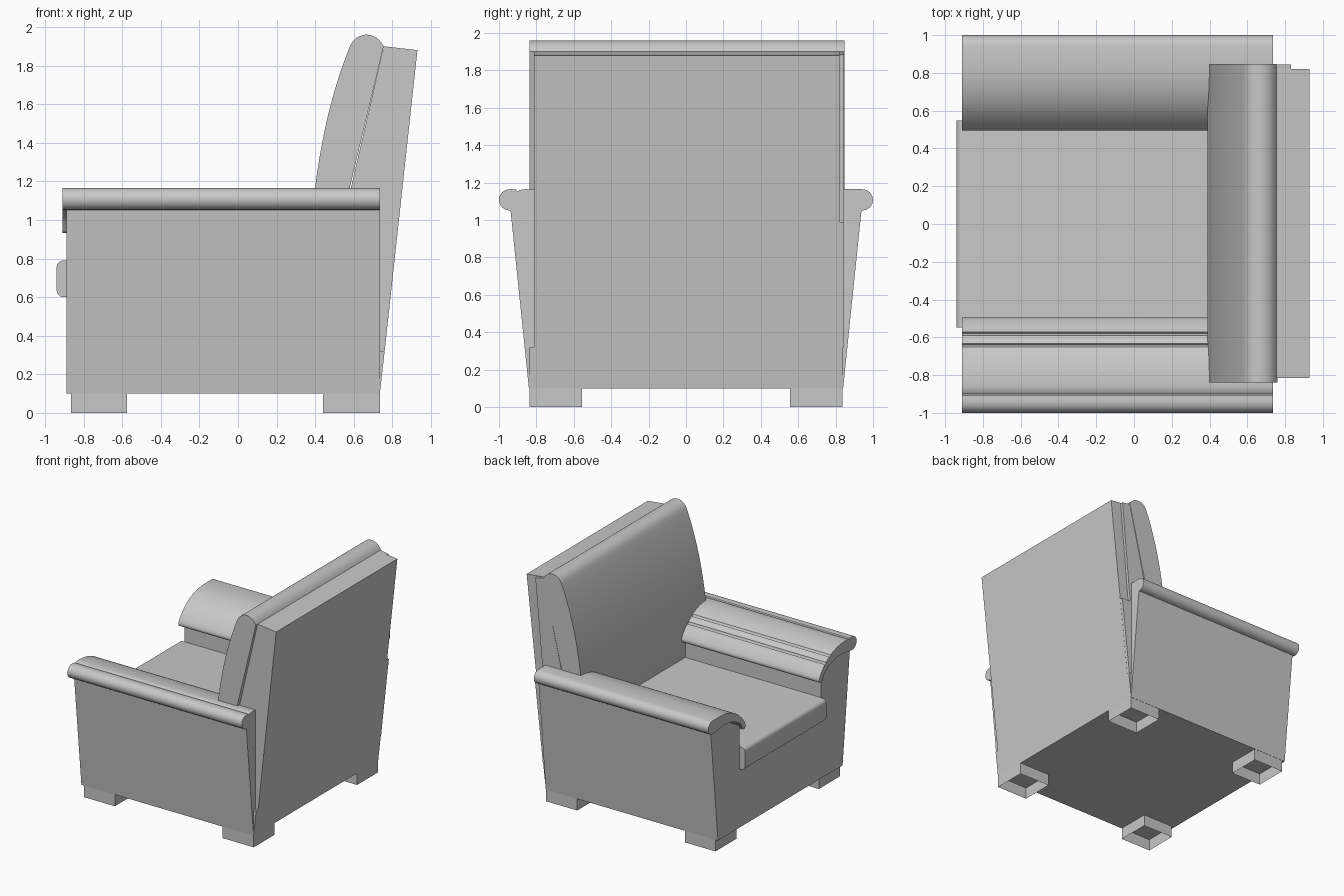
import bpy, bmesh, math

cube = bpy.data.objects.get("Cube")
if cube:
    bpy.data.objects.remove(cube, do_unlink=True)

mat = bpy.data.materials.new("grey_upholstery")
mat.use_nodes = True
mat.diffuse_color = (0.58, 0.58, 0.58, 1)
mat.node_tree.nodes["Principled BSDF"].inputs["Base Color"].default_value = mat.diffuse_color


def finish(name, bm, smooth=False):
    bmesh.ops.recalc_face_normals(bm, faces=bm.faces)
    mesh = bpy.data.meshes.new(name)
    bm.to_mesh(mesh)
    bm.free()
    mesh.materials.append(mat)
    ob = bpy.data.objects.new(name, mesh)
    bpy.context.collection.objects.link(ob)
    if smooth:
        bpy.ops.object.select_all(action='DESELECT')
        ob.select_set(True)
        bpy.context.view_layer.objects.active = ob
        bpy.ops.object.shade_smooth_by_angle(angle=math.radians(40))
    return ob


def prism(name, profile, lo, hi, axis, smooth=False):
    """Extrude a closed profile along x (profile is y,z) or y (profile is x,z)."""
    bm = bmesh.new()

    def ring(t):
        return [bm.verts.new((t, p, z) if axis == 'x' else (p, t, z)) for p, z in profile]
    a, b = ring(lo), ring(hi)
    bm.faces.new(a)
    bm.faces.new(b[::-1])
    for i in range(len(a)):
        j = (i + 1) % len(a)
        bm.faces.new((a[i], b[i], b[j], a[j]))
    return finish(name, bm, smooth)


def arc(cx, cz, r, start, end, steps=8):
    angles = [math.radians(start + (end - start) * i / steps) for i in range(steps + 1)]
    return [(cx + r * math.cos(t), cz + r * math.sin(t)) for t in angles]


def curve(p, q, r, steps=10):
    """Quadratic curve from p to r, steered by q."""
    ts = [i / steps for i in range(steps + 1)]
    return [tuple((1 - t) ** 2 * a + 2 * t * (1 - t) * b + t * t * c
                  for a, b, c in zip(p, q, r)) for t in ts]


# Main frame: flared sides with a well for the seat
half = [(0.84, 0.1), (0.94, 1.07), (0.72, 1.07), (0.55, 0.97), (0.55, 0.6)]
prism("frame", half + [(-y, z) for y, z in half[::-1]], -0.89, 0.735, 'x')

# Rolled arm pads, the right one with stitched seams
bulb = arc(0.943, 1.108, 0.057, -90, 90)
slope = curve((0.86, 1.165), (0.62, 1.165), (0.505, 0.985), 16)
lip = arc(0.52, 0.958, 0.025, 150, 330, 6)
under = curve((0.56, 0.99), (0.65, 1.07), (0.8, 1.07), 5)


def seamed(points, seams):
    result = []
    for a, b in zip(points, points[1:]):
        result.append(a)
        for s in seams:
            if b[0] < s <= a[0]:
                t = (a[0] - s) / (a[0] - b[0])
                z = a[1] + (b[1] - a[1]) * t
                result += [(s + 0.008, z - 0.002), (s, z - 0.012), (s - 0.008, z - 0.004)]
    return result + [points[-1]]


prism("left_arm_pad", bulb + slope + lip + under, -0.91, 0.735, 'x', True)
right = bulb + seamed([(0.93, 1.165)] + slope, (0.9, 0.64, 0.58)) + lip + under
prism("right_arm_pad", [(-y, z) for y, z in right], -0.91, 0.735, 'x', True)

# Seat cushion with softened front edges
seat = [(0.5, 0.6)] + arc(-0.905, 0.635, 0.035, 270, 180, 5)
seat += arc(-0.905, 0.755, 0.035, 180, 90, 5) + [(0.5, 0.79)]
prism("seat_cushion", seat, -0.548, 0.548, 'y', True)

# Back cushion with a bowed front and rounded top
back = [(0.39, 0.75), (0.39, 1.1)] + curve((0.4, 1.17), (0.45, 1.57), (0.572, 1.88))
back += curve((0.585, 1.91), (0.61, 1.955), (0.66, 1.96), 6)
back += curve((0.67, 1.96), (0.725, 1.957), (0.755, 1.9), 6)
back += [(0.58, 1.17), (0.5, 0.75)]
prism("back_cushion", back, -0.838, 0.848, 'y', True)

# Raked backrest panel, its side strip and the rail below
prism("backrest", [(0.45, 0.32), (0.76, 0.32), (0.93, 1.88), (0.755, 1.9), (0.57, 1.1)],
      -0.814, 0.82, 'y')
prism("backrest_side_strip",
      [(0.55, 0.32), (0.759, 0.32), (0.832, 0.99), (0.75, 0.99),
       (0.83, 1.885), (0.755, 1.898), (0.57, 1.1)], 0.815, 0.845, 'y')
prism("rear_rail", [(0.6, 0.1), (0.735, 0.1), (0.76, 0.32), (0.6, 0.32)], -0.84, 0.84, 'y')

# Hollow block feet, open underneath
for end, x0, x1 in (("front", -0.865, -0.575), ("rear", 0.44, 0.735)):
    for side, s in (("left", 1), ("right", -1)):
        bm = bmesh.new()
        corners = [(x0, 0.555 * s), (x1, 0.555 * s), (x1, 0.838 * s), (x0, 0.838 * s)]
        low = [bm.verts.new((x, y, 0)) for x, y in corners]
        top = [bm.verts.new((x, y, 0.1)) for x, y in corners]
        for i in range(4):
            j = (i + 1) % 4
            bm.faces.new((low[i], low[j], top[j], top[i]))
        finish(f"{end}_{side}_foot", bm)
